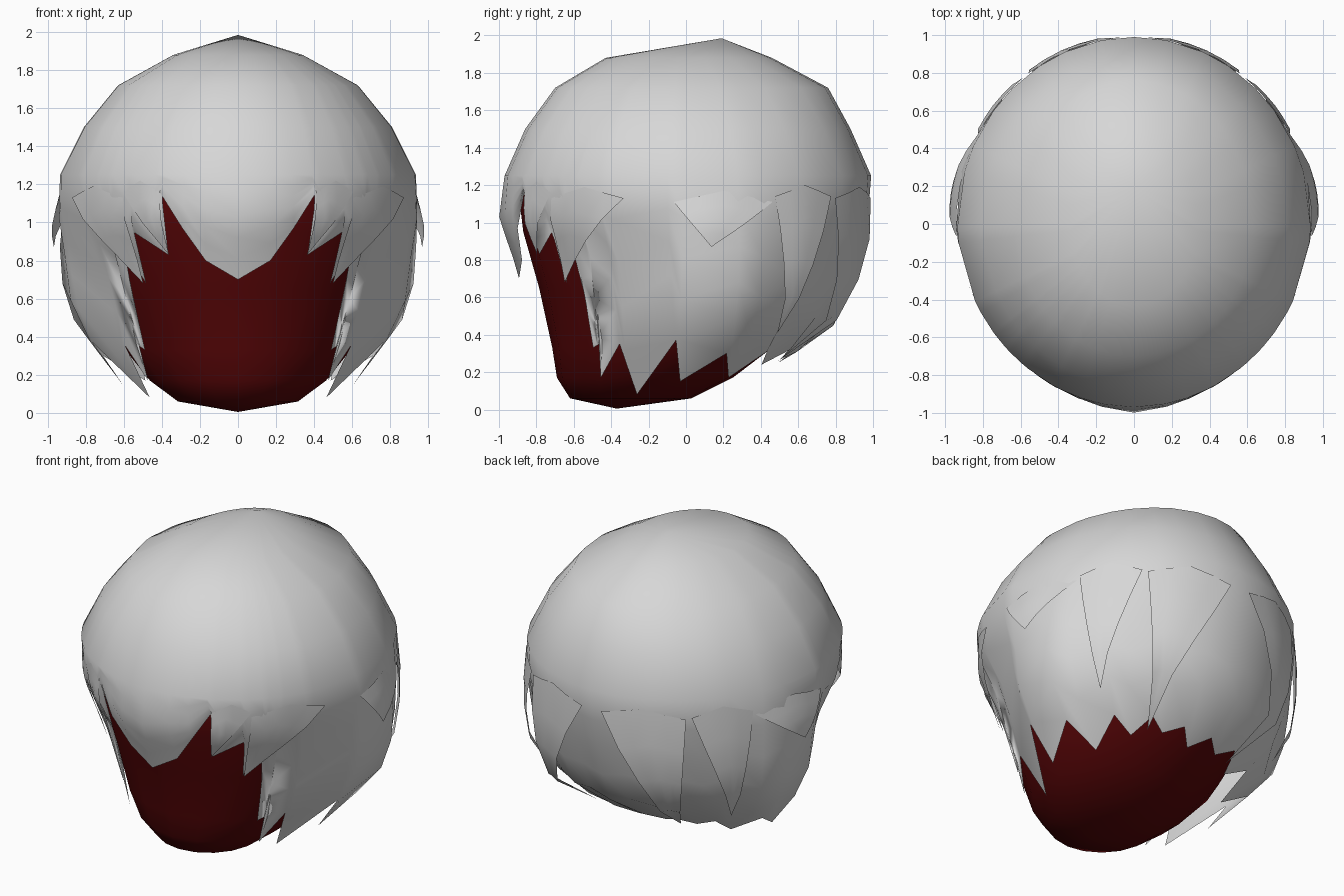
import bpy, bmesh, math

if "Cube" in bpy.data.objects:
    bpy.data.objects.remove(bpy.data.objects["Cube"])


def material(name, rgb):
    m = bpy.data.materials.new(name)
    m.diffuse_color = (*rgb, 1)
    m.use_nodes = True
    m.node_tree.nodes["Principled BSDF"].inputs["Base Color"].default_value = m.diffuse_color
    return m


GREY = material("hair grey", (0.68, 0.68, 0.68))
RED = material("dark red", (0.088, 0.0015, 0.002))

# hair cross-sections: height, front depth, back depth, half width, roundness
HAIR = [(0.05, .55, .25, .48, 2.0), (0.16, .72, .34, .62, 1.9), (0.25, .77, .50, .70, 1.7),
        (0.33, .80, .66, .77, 1.5), (0.45, .82, .84, .85, 1.45), (0.62, .87, .92, .92, 1.45),
        (0.83, .93, .985, .935, 1.55), (1.02, 1.0, .99, .95, 1.75), (1.25, .97, .99, .935, 1.95),
        (1.50, .86, .88, .81, 1.95), (1.72, .70, .76, .63, 2.0), (1.88, .43, .46, .34, 2.0)]
# how far the under-layer swells or sinks around the head below the crown: angle, amount
SWELL = [(0, 0), (42, 0), (60, -.05), (78, -.07), (95, 0), (108, .045), (118, 0),
         (135, -.06), (180, -.06)]
SWELL_HEIGHT = [(0, 0), (.2, 0), (.42, 1), (.85, 1), (1.12, 0), (3, 0)]


def lerp_table(table, x):
    for a, b in zip(table, table[1:]):
        if x <= b[0]:
            t = (x - a[0]) / (b[0] - a[0])
            return [u + (v - u) * t for u, v in zip(a[1:], b[1:])]
    return table[-1][1:]


def hair_point(deg, z, scale=1.0, swell=False):
    """Point on the hair surface; 0 degrees is the front, 90 is +x."""
    front, back, w, p = lerp_table(HAIR, max(z, HAIR[0][0]))
    s, c = math.sin(math.radians(deg)), math.cos(math.radians(deg))
    d, p = (front, p) if c > 0 else (back, 2.0)
    if swell:
        scale *= 1 + lerp_table(SWELL, min(deg, 360 - deg))[0] * lerp_table(SWELL_HEIGHT, z)[0]
    r = scale / ((abs(s) / w) ** p + (abs(c) / d) ** p) ** (1 / p)
    return (r * s, -r * c, z)


def finish(name, verts, faces, mat):
    me = bpy.data.meshes.new(name)
    me.from_pydata(verts, [], faces)
    bm = bmesh.new()
    bm.from_mesh(me)
    bmesh.ops.remove_doubles(bm, verts=bm.verts, dist=1e-5)
    bm.to_mesh(me)
    bm.free()
    me.materials.append(mat)
    me.shade_smooth()
    ob = bpy.data.objects.new(name, me)
    bpy.context.collection.objects.link(ob)
    return ob


# jagged hairline: angle at the crown, angle at the edge, edge height
EDGE = [(0, 0, .70), (10, 11, .80), (17, 18, .97), (24, 25.5, 1.16), (27, 25, .83),
        (36, 37.5, .95), (39, 37, .68), (44, 44.5, .86), (45.5, 45.5, .62), (46.5, 44.5, .33),
        (51, 50, .36), (52.5, 46, .17), (60, 59, .35), (64, 60.5, .08), (84, 86, .37),
        (89, 87, .15), (107, 107, .30), (116, 115, .17), (129, 130, .31), (138, 138, .24),
        (149, 150, .32), (158, 158, .27), (170, 170, .31), (180, 180, .25)]
columns = EDGE + [(360 - a, 360 - b, z) for a, b, z in EDGE[-2:0:-1]]

# hair cap
verts, faces = [(0, .19, 1.985)], []
ROWS, LOW = [1.88, 1.72, 1.50, 1.25], 5
n = len(columns)
per = len(ROWS) + LOW
for top, low, edge in columns:
    verts += [hair_point(top, z) for z in ROWS]
    for k in range(1, LOW + 1):
        t = k / LOW
        verts.append(hair_point(top + (low - top) * t * t, 1.25 + (edge - 1.25) * t, swell=True))
for i in range(n):
    a, b = 1 + i * per, 1 + (i + 1) % n * per
    faces.append((0, a, b))
    faces += [(a + k, a + k + 1, b + k + 1, b + k) for k in range(per - 1)]
finish("hair_cap", verts, faces, GREY)


# overlapping pointed locks, made as mirrored pairs of tapering strips
def lock_pair(name, left, right, top, tip, tip_z, out, crown_rise=.06):
    v, f = [], []
    steps = 4
    for k in range(steps):
        t = k / steps
        z = top + (tip_z - top) * t
        for j in range(5):
            base = left + (right - left) * j / 4
            crown = crown_rise * (1 - abs(j - 2) / 2) * (1 - t)
            lift = 1.0 + (out - 1.0) * min(1, t * 1.5)
            v.append(hair_point(base + (tip - base) * t, z + crown, lift))
    v.append(hair_point(tip, tip_z, out))
    for k in range(steps - 1):
        a = k * 5
        f += [(a + j, a + 5 + j, a + 6 + j, a + 1 + j) for j in range(4)]
    a = (steps - 1) * 5
    f += [(a + j, len(v) - 1, a + j + 1) for j in range(4)]
    ob = finish(name, v, f, GREY)
    ob.modifiers.new("mirror", 'MIRROR').use_mirror_merge = False


lock_pair("brow_lock", 25.5, 40, 1.16, 24.5, .83, 1.01)
lock_pair("temple_lock", 40, 69, 1.13, 37.5, .68, 1.02)
lock_pair("side_lock", 86, 119, 1.11, 98, .87, 1.04)
lock_pair("back_side_lock", 120, 143, 1.14, 126, .41, 1.03)
lock_pair("back_lock", 145, 176, 1.13, 148, .26, 1.04)

# head: height, front y, back y, half width
HEAD = [(.06, -.62, .03, .32), (.17, -.69, .25, .47), (.33, -.715, .46, .60),
        (.65, -.785, .73, .72), (.95, -.87, .82, .81), (1.2, -.90, .85, .81),
        (1.55, -.70, .72, .66), (1.78, -.40, .45, .32)]
SEG = 18
verts, faces = [(0, -.37, .005)], []
for z, front, back, w in HEAD:
    for i in range(SEG):
        a = 2 * math.pi * i / SEG
        verts.append((w * math.sin(a), (front + back) / 2 - (back - front) / 2 * math.cos(a), z))
verts.append((0, .1, 1.88))
last = len(verts) - 1
for i in range(SEG):
    j = (i + 1) % SEG
    faces.append((0, 1 + j, 1 + i))
    for k in range(len(HEAD) - 1):
        a = 1 + k * SEG
        faces.append((a + i, a + j, a + SEG + j, a + SEG + i))
    faces.append((last, last - SEG + i, last - SEG + j))
finish("head", verts, faces, RED)
